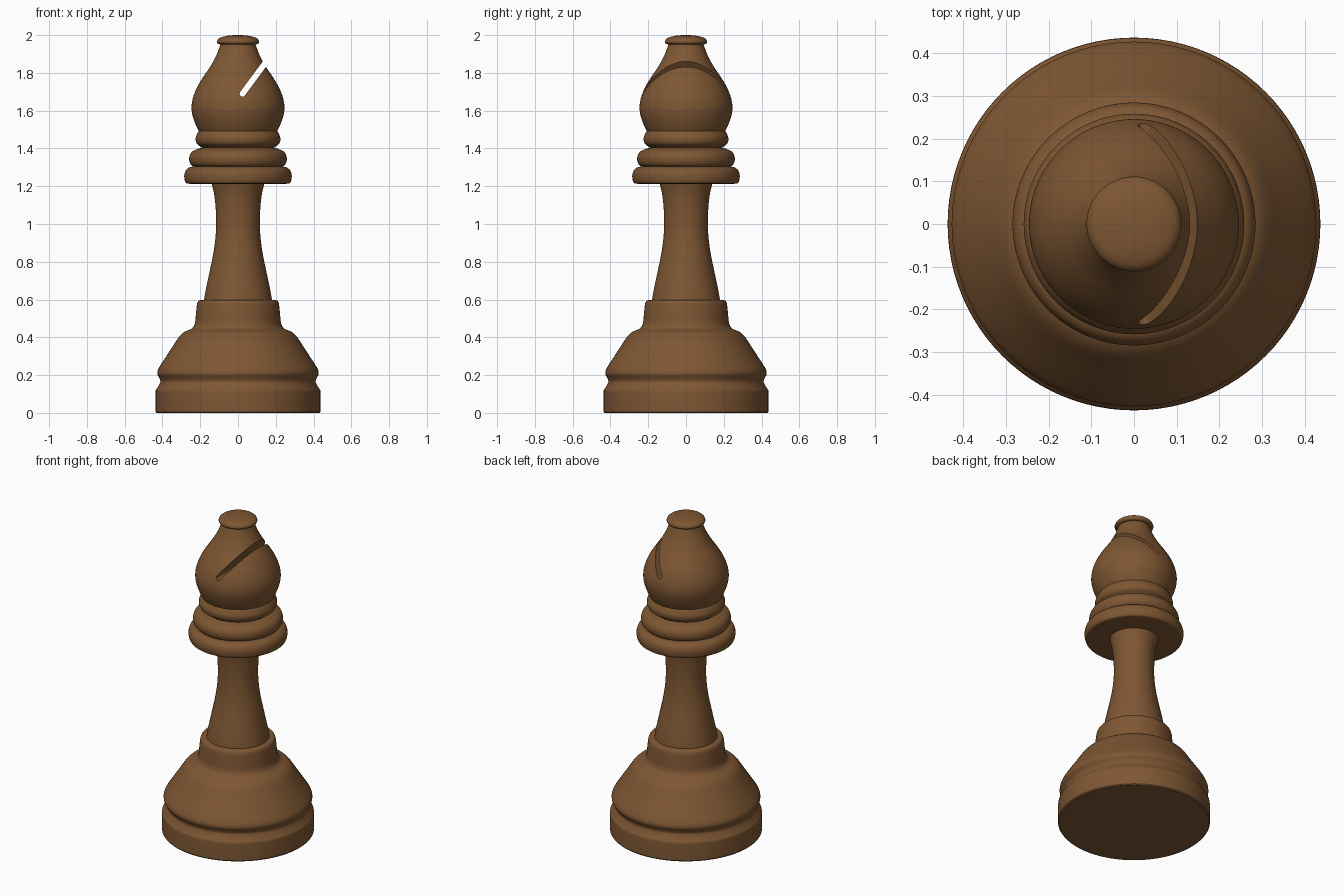
import bpy, bmesh, math
from mathutils import Vector

cube = bpy.data.objects.get("Cube")
if cube:
    bpy.data.objects.remove(cube)

wood = bpy.data.materials.new("brown wood")
wood.use_nodes = True
COLOUR = (0.21, 0.095, 0.033, 1)
wood.diffuse_color = COLOUR
wood.node_tree.nodes["Principled BSDF"].inputs["Base Color"].default_value = COLOUR
SEGMENTS = 96


def spline(points, steps=5):
    """Smooth curve through the points (Catmull-Rom)."""
    p = [Vector(q) for q in points]
    p = [p[0]] + p + [p[-1]]
    out = []
    for a, b, c, d in zip(p, p[1:], p[2:], p[3:]):
        for i in range(steps):
            t = i / steps
            out.append(0.5 * (2 * b + (c - a) * t + (2 * a - 5 * b + 4 * c - d) * t ** 2
                              + (3 * b - a - 3 * c + d) * t ** 3))
    return out + [p[-1]]


def finish(name, bm):
    bmesh.ops.recalc_face_normals(bm, faces=bm.faces)
    mesh = bpy.data.meshes.new(name)
    bm.to_mesh(mesh)
    bm.free()
    mesh.materials.append(wood)
    obj = bpy.data.objects.new(name, mesh)
    bpy.context.collection.objects.link(obj)
    return obj


def select(obj):
    bpy.ops.object.select_all(action='DESELECT')
    obj.select_set(True)
    bpy.context.view_layer.objects.active = obj


def smooth(obj):
    select(obj)
    bpy.ops.object.shade_smooth_by_angle(angle=math.radians(35))


def turned(name, profile):
    """Closed lathe solid from a (radius, height) profile, bottom to top."""
    bm = bmesh.new()
    rings = []
    for r, z in profile:
        rings.append([bm.verts.new((r * math.cos(a), r * math.sin(a), z))
                      for a in (math.tau * i / SEGMENTS for i in range(SEGMENTS))])
    for low, high in zip(rings, rings[1:]):
        for i in range(SEGMENTS):
            j = (i + 1) % SEGMENTS
            bm.faces.new((low[i], low[j], high[j], high[i]))
    bm.faces.new(rings[0][::-1])
    bm.faces.new(rings[-1])
    obj = finish(name, bm)
    smooth(obj)
    return obj


# Broad foot with a waist groove, sloping shoulder and upright plinth
foot = [(0.432, 0), (0.437, 0.006), (0.437, 0.11)]
foot += spline([(0.436, 0.12), (0.421, 0.143), (0.411, 0.165), (0.417, 0.185), (0.427, 0.205),
                (0.423, 0.23), (0.396, 0.275), (0.35, 0.345), (0.313, 0.402), (0.285, 0.428),
                (0.245, 0.447), (0.228, 0.475), (0.222, 0.53), (0.217, 0.575), (0.21, 0.592),
                (0.2, 0.597)])
turned("base", foot)

# Slender flared stem
turned("stem", spline([(0.181, 0.59), (0.172, 0.645), (0.152, 0.74), (0.128, 0.86), (0.117, 0.96),
                       (0.117, 1.06), (0.125, 1.15), (0.14, 1.215)]))

# Stacked collar rings
turned("lower_collar", spline([(0.255, 1.213), (0.275, 1.217), (0.283, 1.235), (0.284, 1.262),
                               (0.274, 1.287), (0.25, 1.302), (0.2, 1.308)]))
turned("middle_collar", spline([(0.225, 1.303), (0.245, 1.31), (0.257, 1.33), (0.257, 1.358),
                                (0.243, 1.383), (0.215, 1.397), (0.195, 1.403), (0.185, 1.412)]))
turned("upper_collar", spline([(0.185, 1.4), (0.205, 1.414), (0.22, 1.428), (0.225, 1.452),
                               (0.217, 1.476), (0.208, 1.492), (0.2, 1.505)]))

# Teardrop head
head = turned("head", spline([(0.195, 1.47), (0.21, 1.496), (0.226, 1.53), (0.241, 1.575),
                              (0.246, 1.62), (0.238, 1.67), (0.216, 1.725), (0.183, 1.78),
                              (0.149, 1.83), (0.121, 1.88), (0.102, 1.925), (0.09, 1.96)]))

# Slanted slot with a rounded end, cut right through the head
bm = bmesh.new()
start, angle, half = Vector((0.024, 1.69)), math.radians(53.5), 0.0155
along = Vector((math.cos(angle), math.sin(angle)))
across = Vector((-along.y, along.x))
outline = [start + along * 0.4 + across * half]
outline += [start + (across * math.cos(t) - along * math.sin(t)) * half
            for t in (math.pi * i / 12 for i in range(13))]
outline += [start + along * 0.4 - across * half]
face = bm.faces.new([bm.verts.new((p.x, -0.4, p.y)) for p in outline])
side = bmesh.ops.extrude_face_region(bm, geom=[face])
bmesh.ops.translate(bm, vec=(0, 0.8, 0),
                    verts=[v for v in side["geom"] if isinstance(v, bmesh.types.BMVert)])
cutter = finish("slot_cutter", bm)
cut = head.modifiers.new("slot", 'BOOLEAN')
cut.operation = 'DIFFERENCE'
cut.solver = 'EXACT'
cut.object = cutter
select(head)
bpy.ops.object.modifier_apply(modifier=cut.name)
bpy.data.objects.remove(cutter)
smooth(head)

# Flattened cap button
turned("cap", spline([(0.088, 1.95), (0.103, 1.953), (0.111, 1.962), (0.108, 1.975), (0.093, 1.987),
                      (0.06, 1.996), (0.025, 1.9995), (0.004, 2.0)]))
